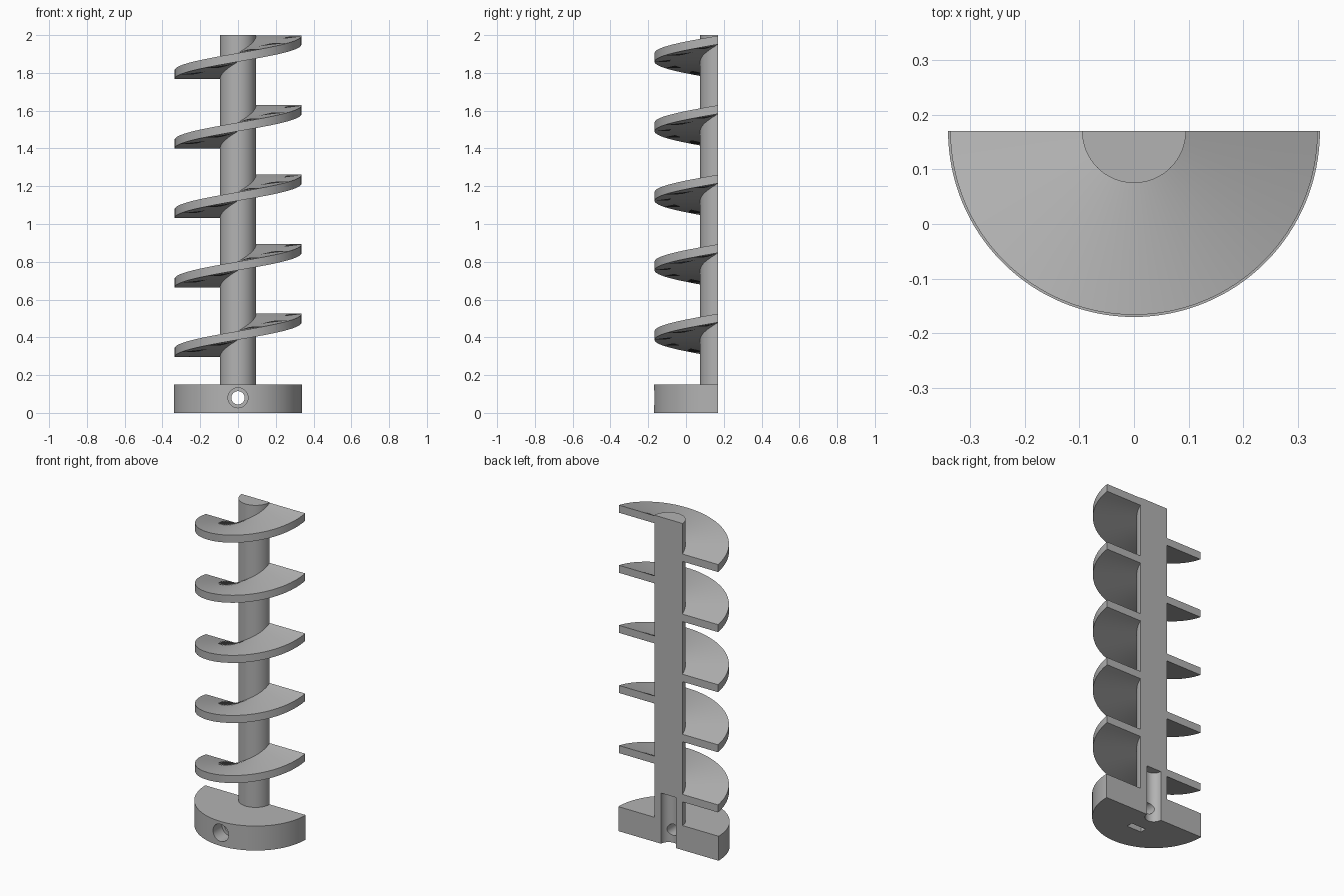
import bpy, bmesh
from math import pi, sin, cos, radians
from mathutils import Matrix, Vector

if "Cube" in bpy.data.objects:
    bpy.data.objects.remove(bpy.data.objects["Cube"], do_unlink=True)

AXIS_Y = 0.17          # the cut plane runs through the screw axis
SHAFT_R, FLIGHT_R, BASE_R = 0.095, 0.336, 0.34
BASE_H, HEIGHT = 0.15, 2.0
PITCH, THICK, FIRST_Z = 0.368, 0.046, 0.295

grey = bpy.data.materials.new("plain_grey")
grey.use_nodes = True
grey.diffuse_color = (0.45, 0.45, 0.45, 1)
grey.node_tree.nodes["Principled BSDF"].inputs["Base Color"].default_value = grey.diffuse_color


def make_object(name, bm):
    bmesh.ops.recalc_face_normals(bm, faces=bm.faces)
    mesh = bpy.data.meshes.new(name)
    bm.to_mesh(mesh)
    bm.free()
    mesh.materials.append(grey)
    obj = bpy.data.objects.new(name, mesh)
    bpy.context.collection.objects.link(obj)
    return obj


def half_cylinder(name, radius, z0, z1, steps=64):
    bm = bmesh.new()
    ring = [bm.verts.new((radius * cos(pi + pi * i / steps),
                          AXIS_Y + radius * sin(pi + pi * i / steps), z0))
            for i in range(steps + 1)]
    face = bm.faces.new(ring)
    out = bmesh.ops.extrude_face_region(bm, geom=[face])
    top = [g for g in out["geom"] if isinstance(g, bmesh.types.BMVert)]
    bmesh.ops.translate(bm, verts=top, vec=(0, 0, z1 - z0))
    return make_object(name, bm)


def cylinder_cutter(name, radius, start, end):
    start, end = Vector(start), Vector(end)
    axis = end - start
    turn = axis.to_track_quat("Z", "Y").to_matrix().to_4x4()
    bm = bmesh.new()
    bmesh.ops.create_cone(bm, cap_ends=True, segments=48, radius1=radius, radius2=radius,
                          depth=axis.length,
                          matrix=Matrix.Translation((start + end) / 2) @ turn)
    return make_object(name, bm)


def box_cutter(name, centre, size):
    bm = bmesh.new()
    bmesh.ops.create_cube(bm, size=1, matrix=Matrix.Translation(centre) @ Matrix.Diagonal((*size, 1)))
    return make_object(name, bm)


def cut(obj, cutters):
    for cutter in cutters:
        mod = obj.modifiers.new(cutter.name, "BOOLEAN")
        mod.operation, mod.solver, mod.object = "DIFFERENCE", "EXACT", cutter
    bpy.context.view_layer.update()
    result = obj.evaluated_get(bpy.context.evaluated_depsgraph_get())
    mesh = bpy.data.meshes.new_from_object(result)
    obj.modifiers.clear()
    obj.data = mesh


def flight(name, z0, steps=64):
    # half a turn of a flat helical blade, rising from -x to +x
    bm = bmesh.new()
    rows = []
    for i in range(steps + 1):
        a, z = pi + pi * i / steps, z0 + PITCH / 2 * i / steps
        rows.append([bm.verts.new((r * cos(a), AXIS_Y + r * sin(a), z + dz))
                     for r, dz in ((SHAFT_R - 0.002, 0), (FLIGHT_R, 0),
                                   (FLIGHT_R, THICK), (SHAFT_R - 0.002, THICK))])
    for a, b in zip(rows, rows[1:]):
        for k in range(4):
            n = (k + 1) % 4
            bm.faces.new((a[k], a[n], b[n], b[k]))
    bm.faces.new(rows[0])
    bm.faces.new(rows[-1])
    return make_object(name, bm)


# Base collar and shaft
base = half_cylinder("base_collar", BASE_R, 0, BASE_H)
shaft = half_cylinder("shaft", SHAFT_R, BASE_H, HEIGHT)

# Shaft bore, screw hole with counterbore, and nut slot
bore = cylinder_cutter("bore_cutter", 0.05, (0, AXIS_Y, -0.1), (0, AXIS_Y, 0.31))
screw = cylinder_cutter("screw_cutter", 0.035, (0, -0.3, 0.08), (0, 0.18, 0.08))
head = cylinder_cutter("head_cutter", 0.053, (0, -0.3, 0.08), (0, -0.08, 0.08))
slot = box_cutter("slot_cutter", (0, 0.02, 0.03), (0.1, 0.04, 0.2))
cut(base, [bore, screw, head, slot])
cut(shaft, [bore])
for helper in (bore, screw, head, slot):
    bpy.data.objects.remove(helper, do_unlink=True)

# Screw flights
flights = [flight(f"flight_{i + 1}", FIRST_Z + PITCH * i) for i in range(5)]

# Smooth shading with sharp edges kept
bpy.ops.object.select_all(action="DESELECT")
for obj in [base, shaft, *flights]:
    obj.select_set(True)
bpy.context.view_layer.objects.active = base
bpy.ops.object.shade_smooth_by_angle(angle=radians(30))
